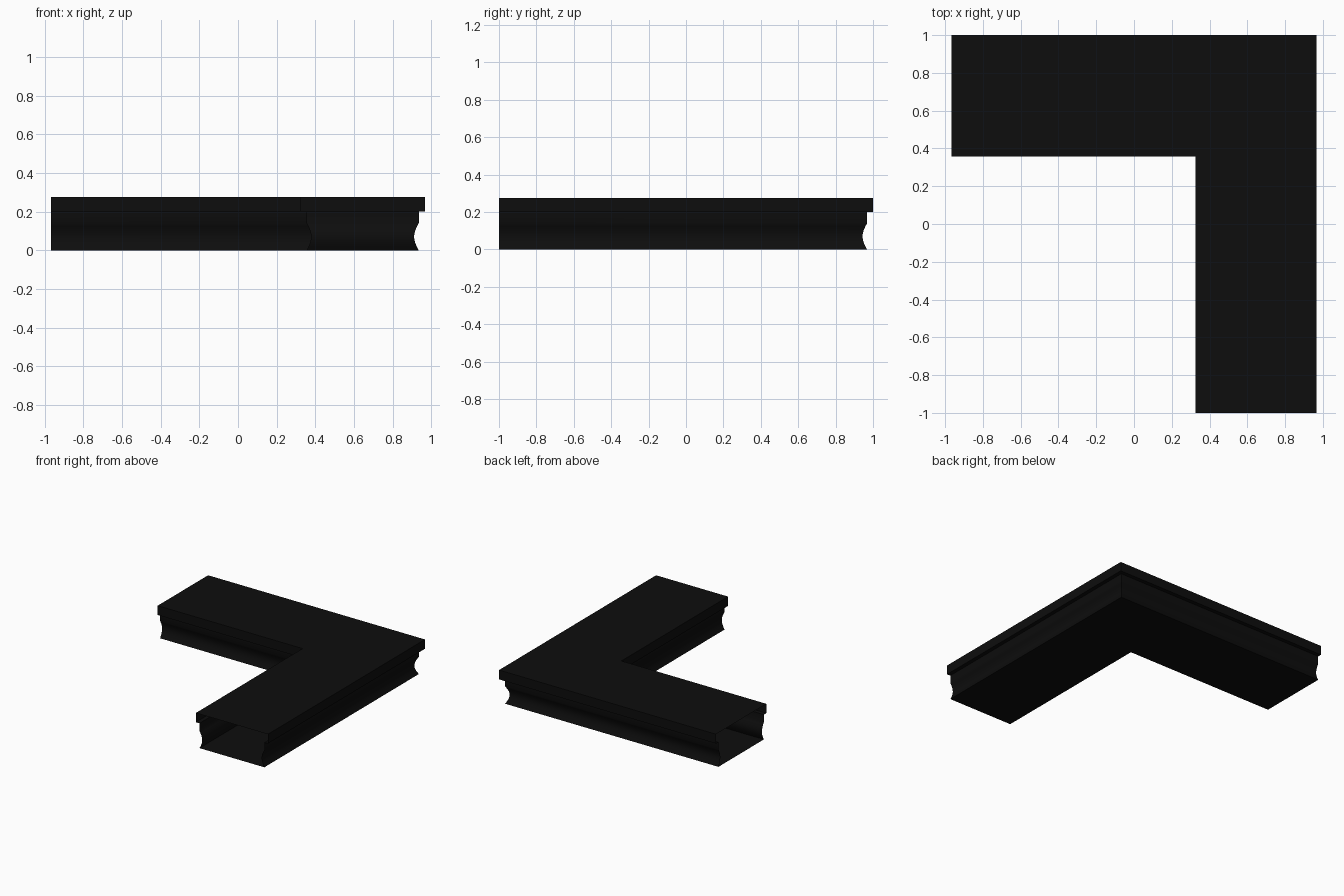
import bpy
import math

cube = bpy.data.objects.get("Cube")
if cube:
    bpy.data.objects.remove(cube, do_unlink=True)

HALF_X, HALF_Y = 0.967, 1.0       # outer extents of the corner
WIDTH, HEIGHT = 0.642, 0.275      # width of each arm, overall height
LIP_Z, LIP = 0.2, 0.032           # underside and overhang of the top cap
COVE_Z, COVE = 0.14, 0.024        # height and depth of the hollow moulding
STEPS = 10

black = bpy.data.materials.new("black")
black.use_nodes = True
color = (0.004, 0.004, 0.004, 1)
black.diffuse_color = color
black.node_tree.nodes["Principled BSDF"].inputs["Base Color"].default_value = color


def mirrored(points):
    """Reflect a half profile to the inner side, in reverse order."""
    return [(WIDTH - d, z) for d, z in reversed(points)]


def sweep_corner(name, profile):
    """Sweep an open (inset, height) profile along the mitred L path."""
    verts, faces = [], []
    for d, z in profile:
        verts += [(-HALF_X, HALF_Y - d, z),
                  (HALF_X - d, HALF_Y - d, z),
                  (HALF_X - d, -HALF_Y, z)]
    for i in range(len(profile) - 1):
        for s in range(2):
            a, b = 3 * i + s, 3 * (i + 1) + s
            faces.append((a, b, b + 1, a + 1))
    mesh = bpy.data.meshes.new(name)
    mesh.from_pydata(verts, [], faces)
    mesh.materials.append(black)
    obj = bpy.data.objects.new(name, mesh)
    bpy.context.collection.objects.link(obj)
    bpy.ops.object.select_all(action='DESELECT')
    obj.select_set(True)
    bpy.context.view_layer.objects.active = obj
    bpy.ops.object.shade_smooth_by_angle(angle=math.radians(30))


# Overhanging top cap, open at both arm ends
lip = [(LIP, LIP_Z), (0, LIP_Z), (0, HEIGHT)]
sweep_corner("top_cap", lip + mirrored(lip))

# Hollow lower body: floor and two walls with a concave moulding
wall = [(LIP + COVE * math.sin(math.pi * i / STEPS), COVE_Z * i / STEPS)
        for i in range(STEPS + 1)] + [(LIP, LIP_Z)]
sweep_corner("lower_body", mirrored(wall) + wall)
